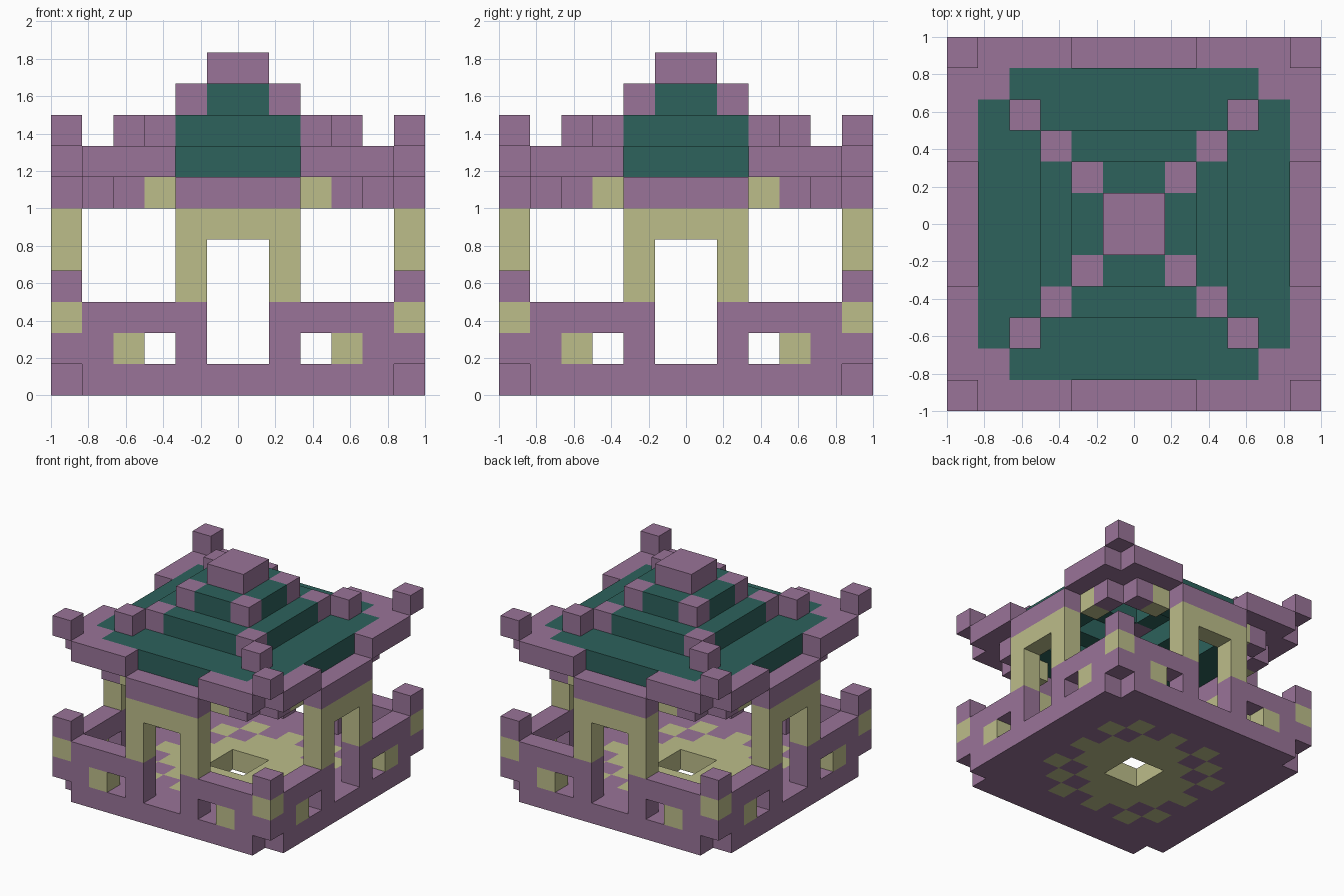
import bpy
import bmesh
from mathutils import Vector

if "Cube" in bpy.data.objects:
    bpy.data.objects.remove(bpy.data.objects["Cube"], do_unlink=True)

UNIT = 1 / 6          # edge of one building block
PURPLE, TAN, GREEN = range(3)
COLOURS = {
    "purple_block": (0.32, 0.174, 0.314),
    "pale_yellow_stone": (0.505, 0.51, 0.255),
    "dark_teal_roof": (0.026, 0.122, 0.107),
}

materials = []
for name, rgb in COLOURS.items():
    mat = bpy.data.materials.new(name)
    mat.use_nodes = True
    mat.diffuse_color = (*rgb, 1)
    bsdf = mat.node_tree.nodes["Principled BSDF"]
    bsdf.inputs["Base Color"].default_value = (*rgb, 1)
    bsdf.inputs["Roughness"].default_value = 0.9
    materials.append(mat)

parts = {}            # part name -> {block position: colour}


def sides(a):
    """Block indices at distance a on both sides of the centre."""
    return (a, -1 - a)


def place(part, a, b, levels, colour):
    """Put blocks at distances a, b from the axes, on all four sides."""
    blocks = parts.setdefault(part, {})
    for p, q in ((a, b), (b, a)):
        for x in sides(p):
            for y in sides(q):
                for z in levels:
                    blocks[x, y, z] = colour


# Floor slab: notched corners, a well in the centre, speckled inlay
floor = parts.setdefault("floor", {})
for x in range(-6, 6):
    for y in range(-6, 6):
        a, b = max(x, -1 - x), max(y, -1 - y)
        far, near = max(a, b), min(a, b)
        if far == 0 or near == 5:
            continue
        inlay = far == 1 or (far == 2 and (3 * x + 5 * y) % 4)
        inlay = inlay or (far == 3 and near < 3 and (x + y) % 2)
        floor[x, y, 0] = TAN if inlay else PURPLE

# Perimeter wall: open window beside a yellow block, solid course above
for a in (1, 4):
    place("perimeter_wall", a, 5, [1], PURPLE)
place("perimeter_wall", 3, 5, [1], TAN)
for a in range(1, 5):
    place("perimeter_wall", a, 5, [2], PURPLE)

# Corner posts
place("corner_post", 5, 5, [1, 3], PURPLE)
place("corner_post", 5, 5, [2], TAN)

# Gateways: jambs, lintel and capping
place("gateway", 1, 5, [3, 4], TAN)
for a in (0, 1):
    place("gateway", a, 5, [5], TAN)
    place("gateway", a, 5, [6], PURPLE)

# Braces under the roof between gateways
place("roof_brace", 2, 4, [6], TAN)
place("roof_brace", 3, 4, [6], PURPLE)

# Eaves rising toward the corners, with finials
for a in (2, 3, 4):
    place("eaves", a, 5, [7], PURPLE)
place("eaves", 4, 4, [7], PURPLE)
place("corner_finial", 5, 5, [8], PURPLE)
place("hip_finial", 3, 3, [8], PURPLE)

# Stepped hollow roof: teal slopes with purple hips
for a in range(4):
    place("roof_tier_low", a, 4, [7], GREEN)
for ring, z, part in ((3, 7, "roof_tier_low"), (2, 8, "roof_tier_middle"),
                      (1, 9, "roof_tier_high")):
    for a in range(ring):
        place(part, a, ring, [z], GREEN)
    place(part, ring, ring, [z], PURPLE)
place("roof_cap", 0, 0, [10], PURPLE)

occupied = set().union(*parts.values())


def build(name, blocks):
    """Make one mesh from the exposed faces of a part's blocks."""
    bm = bmesh.new()
    corners = {}

    def vert(p):
        key = tuple(p)
        if key not in corners:
            corners[key] = bm.verts.new(Vector(p) * UNIT)
        return corners[key]

    for cell, colour in blocks.items():
        for axis in range(3):
            u, v = (axis + 1) % 3, (axis + 2) % 3
            for step in (0, 1):
                neighbour = list(cell)
                neighbour[axis] += 2 * step - 1
                if tuple(neighbour) in occupied:
                    continue
                loop = []
                for du, dv in ((0, 0), (1, 0), (1, 1), (0, 1)):
                    p = list(cell)
                    p[axis] += step
                    p[u] += du
                    p[v] += dv
                    loop.append(vert(p))
                face = bm.faces.new(loop if step else loop[::-1])
                face.material_index = colour
    mesh = bpy.data.meshes.new(name)
    bm.to_mesh(mesh)
    bm.free()
    for mat in materials:
        mesh.materials.append(mat)
    obj = bpy.data.objects.new(name, mesh)
    bpy.context.collection.objects.link(obj)


for part_name, part_blocks in parts.items():
    build(part_name, part_blocks)
